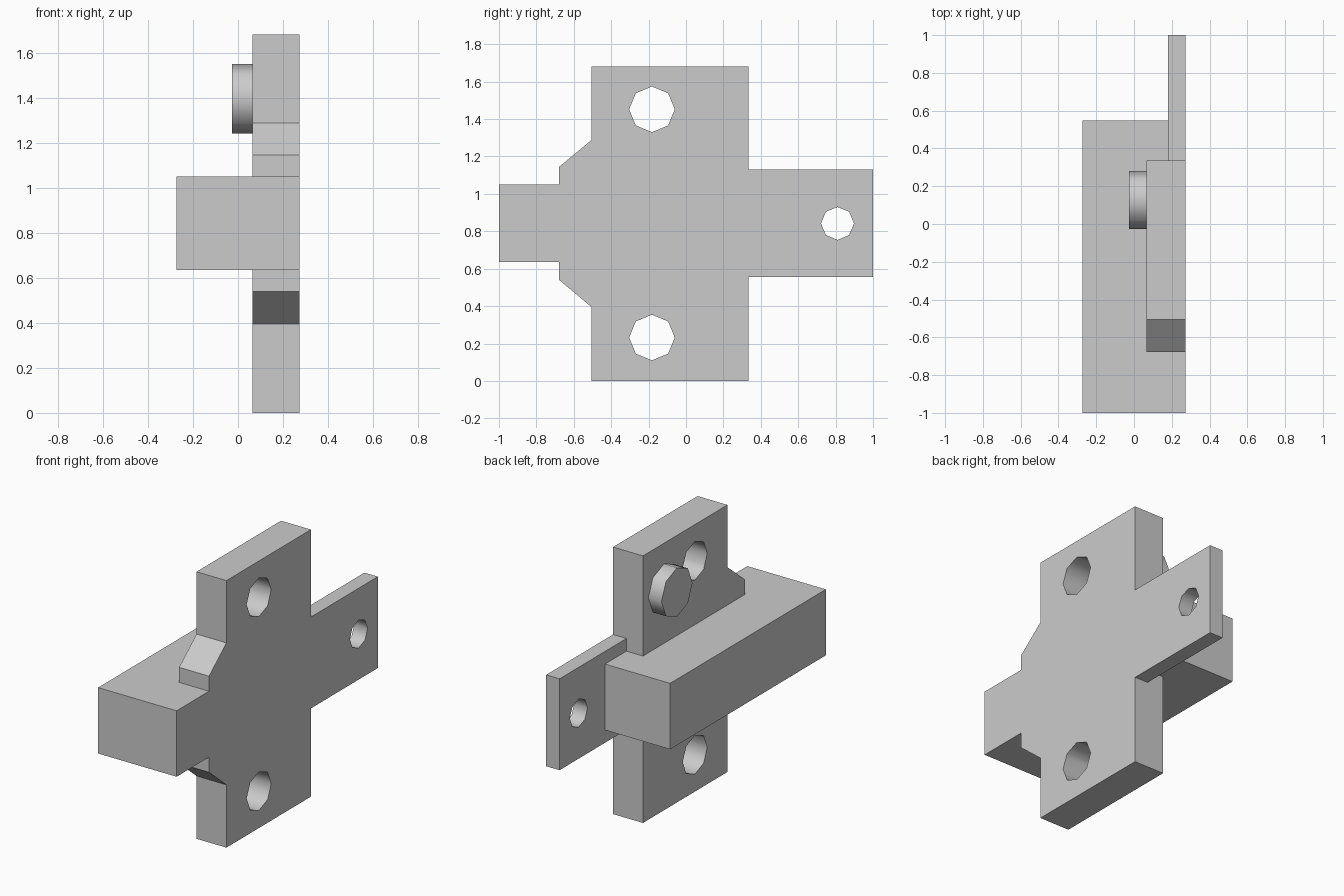
import bpy, bmesh, math

if "Cube" in bpy.data.objects:
    bpy.data.objects.remove(bpy.data.objects["Cube"])

FACE = 0.273  # shared flush front plane


def prism(name, profile, x0, x1):
    """Extrude a (y, z) profile along x."""
    bm = bmesh.new()
    face = bm.faces.new([bm.verts.new((x0, y, z)) for y, z in profile])
    ext = bmesh.ops.extrude_face_region(bm, geom=[face])
    for v in ext["geom"]:
        if isinstance(v, bmesh.types.BMVert):
            v.co.x = x1
    bmesh.ops.recalc_face_normals(bm, faces=bm.faces)
    mesh = bpy.data.meshes.new(name)
    bm.to_mesh(mesh)
    bm.free()
    obj = bpy.data.objects.new(name, mesh)
    bpy.context.collection.objects.link(obj)
    return obj


def rect(y0, y1, z0, z1):
    return [(y0, z0), (y1, z0), (y1, z1), (y0, z1)]


def octagon(y, z, r):
    return [(y + r * math.cos(i * math.pi / 4), z + r * math.sin(i * math.pi / 4))
            for i in range(8)]


def combine(obj, other, operation):
    """Apply a boolean and remove the second object."""
    mod = obj.modifiers.new("join", 'BOOLEAN')
    mod.operation, mod.solver, mod.object = operation, 'EXACT', other
    bpy.context.view_layer.objects.active = obj
    bpy.ops.object.modifier_apply(modifier=mod.name)
    bpy.data.objects.remove(other)


def smooth(obj):
    for p in obj.data.polygons:
        p.use_smooth = True
    obj.data.set_sharp_from_angle(angle=math.radians(47))


# Upright plate with tapered shoulder
body = prism("latch_body", [
    (-0.505, 0), (0.335, 0), (0.335, 1.68), (-0.505, 1.68),
    (-0.505, 1.288), (-0.678, 1.145), (-0.678, 0.54), (-0.505, 0.395)], 0.065, FACE)

# Thick bolt bar and thin side tab
combine(body, prism("bar", rect(-1, 0.548, 0.635, 1.05), -FACE, FACE), 'UNION')
combine(body, prism("tab", rect(0.2, 1, 0.555, 1.13), 0.18, FACE), 'UNION')

# Screw holes
for y, z, r in [(-0.182, 1.452, 0.122), (-0.182, 0.232, 0.122), (0.81, 0.842, 0.088)]:
    combine(body, prism("hole", octagon(y, z, r), 0.0, 0.4), 'DIFFERENCE')

# Merge coplanar faces
bm = bmesh.new()
bm.from_mesh(body.data)
bmesh.ops.remove_doubles(bm, verts=bm.verts, dist=1e-5)
bmesh.ops.dissolve_limit(bm, angle_limit=0.01, verts=bm.verts, edges=bm.edges)
bm.to_mesh(body.data)
bm.free()
smooth(body)

# Round button on the back of the plate
smooth(prism("back_button", octagon(0.127, 1.396, 0.154), -0.026, 0.065))
